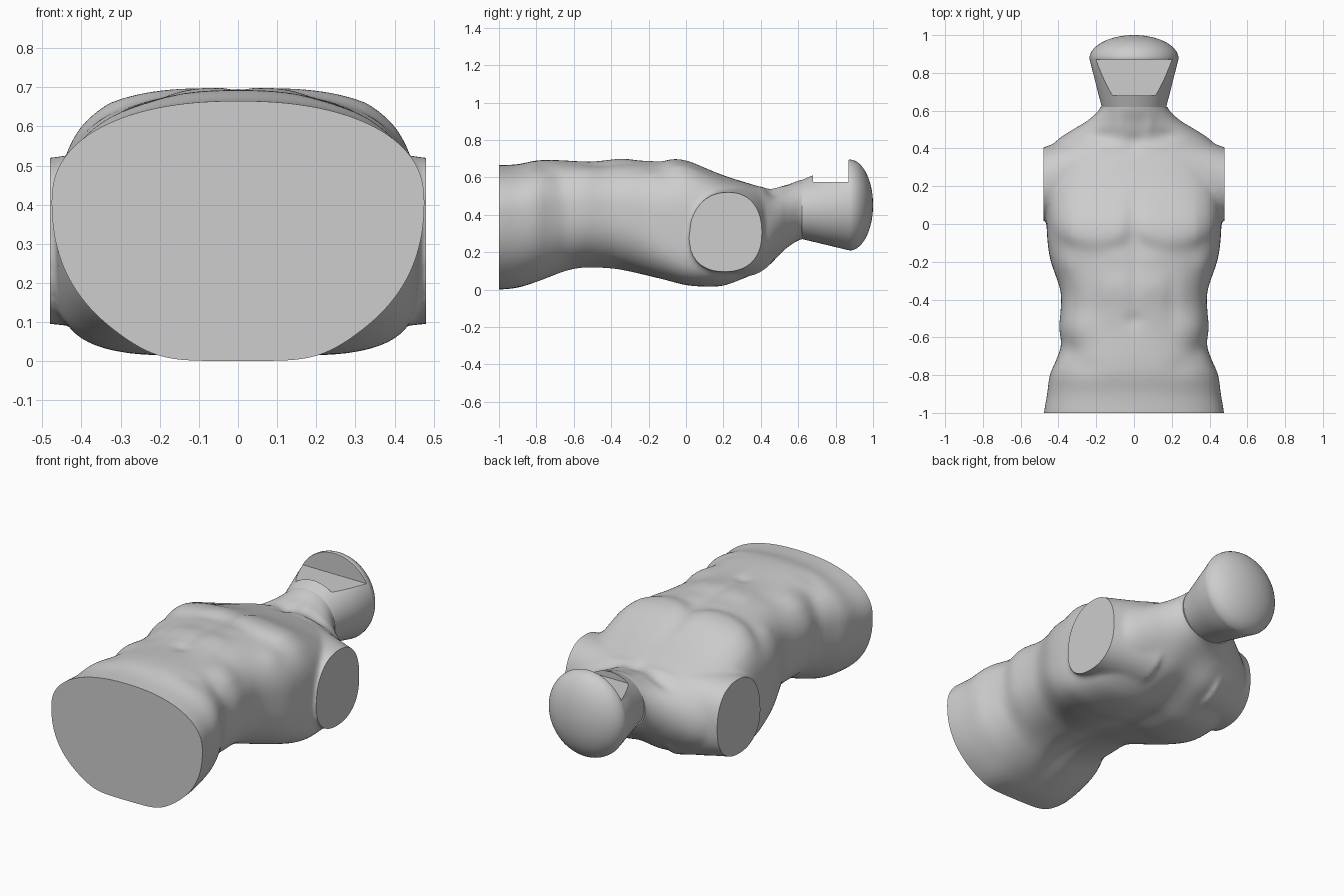
import bpy, bmesh, math
from mathutils import Vector

cube = bpy.data.objects.get("Cube")
if cube:
    bpy.data.objects.remove(cube)

colour = (0.61, 0.61, 0.61, 1)
grey = bpy.data.materials.new("plain_grey")
grey.use_nodes = True
grey.diffuse_color = colour
grey.node_tree.nodes["Principled BSDF"].inputs["Base Color"].default_value = colour


def make_object(name, bm):
    mesh = bpy.data.meshes.new(name)
    bmesh.ops.recalc_face_normals(bm, faces=bm.faces[:])
    bm.to_mesh(mesh)
    bm.free()
    mesh.materials.append(grey)
    obj = bpy.data.objects.new(name, mesh)
    bpy.context.collection.objects.link(obj)
    return obj


def activate(obj):
    bpy.ops.object.select_all(action='DESELECT')
    obj.select_set(True)
    bpy.context.view_layer.objects.active = obj


def apply_modifier(obj, kind, **settings):
    activate(obj)
    mod = obj.modifiers.new(kind.lower(), kind)
    for key, value in settings.items():
        setattr(mod, key, value)
    bpy.ops.object.modifier_apply(modifier=mod.name)


def shade(obj, degrees):
    activate(obj)
    bpy.ops.object.shade_smooth_by_angle(angle=math.radians(degrees))


def oval(width, low, high, middle, power_low=2, power_high=2, count=96):
    """Superellipse outline whose widest level can sit off centre."""
    points = []
    for i in range(count):
        a = math.tau * i / count
        c, s = math.cos(a), math.sin(a)
        power = power_high if s > 0 else power_low
        u = math.copysign(abs(c) ** (2 / power), c) * width
        v = math.copysign(abs(s) ** (2 / power), s)
        points.append((u, middle + v * (high - middle if v > 0 else middle - low)))
    return points


def loft(bm, rings):
    rows = [[bm.verts.new(p) for p in ring] for ring in rings]
    for a, b in zip(rows, rows[1:]):
        for i in range(len(a)):
            j = (i + 1) % len(a)
            bm.faces.new((a[i], a[j], b[j], b[i]))
    bm.faces.new(rows[0])
    bm.faces.new(rows[-1])


def ramp(value, start, end):
    return min(1, max(0, (value - start) / (end - start)))


def bell(value, centre, spread):
    return math.exp(-((value - centre) / spread) ** 2)


def refine(rows, steps=4):
    """Smooth spline through the section rows."""
    result = []
    for k in range(len(rows) - 1):
        quad = [rows[max(0, k - 1)], rows[k], rows[k + 1], rows[min(len(rows) - 1, k + 2)]]
        for s in range(steps):
            t = s / steps
            result.append([b + t / 2 * (c - a + t * (2 * a - 5 * b + 4 * c - d
                                                     + t * (3 * (b - c) + d - a)))
                           for a, b, c, d in zip(*quad)])
    return result + [rows[-1]]


# Torso sections: y, half width, back level, chest level
sections = [
    (-1.1, .482, -.002, .663), (-1, .477, 0, .665), (-.9, .46, .01, .67),
    (-.8, .446, .04, .69), (-.72, .412, .07, .693), (-.64, .386, .1, .69),
    (-.55, .396, .118, .686), (-.45, .388, .117, .69), (-.35, .39, .105, .699),
    (-.2, .44, .071, .685), (-.1, .457, .05, .675), (0, .463, .026, .668),
    (.1, .465, .018, .64), (.2, .465, .024, .608), (.3, .46, .058, .578),
    (.4, .44, .108, .55), (.45, .4, .142, .54), (.5, .325, .188, .55),
    (.55, .243, .23, .563), (.62, .175, .27, .588), (.7, .172, .27, .588),
]
bm = bmesh.new()
rings = []
for y, width, low, high in refine(sections):
    slope = bell(y, .48, .09)
    middle = low + (high - low) * (.62 - .15 * ramp(y, -1, 0) - .08 * slope)
    boxy = bell(y, .05, .25)
    power = 2.25 + .15 * ramp(y, -1, -.7) - .4 * ramp(y, .3, .6)
    outline = oval(width, low, high, middle, power + 2.3 * boxy, power + .9 * boxy - .3 * slope)
    rings.append([(x, y, z) for x, z in outline])
loft(bm, rings)

# Arm stumps, thicker and higher toward the neck
for side in (1, -1):
    rings = []
    for x, scale in ((.2, 1.15), (.36, 1.06), (.48, 1), (.56, .97)):
        outline = oval(.191 * scale, -.19 * scale, .235 * scale, 0, 2.3, 2.3)
        y = .214 + .25 * (.48 - x)
        rings.append([(side * x, y + u + .04 * v, .285 + v) for u, v in outline])
    loft(bm, rings)

torso = make_object("torso", bm)
apply_modifier(torso, 'REMESH', mode='VOXEL', voxel_size=.012)
apply_modifier(torso, 'SMOOTH', factor=.5, iterations=14)

# Muscle relief: x, y, spread x, spread y, height (mirrored)
front_relief = [
    (0, -.33, .03, .2, -.006), (0, -.51, .05, .04, -.009),
    (.1, -.18, .07, .05, .004), (.1, -.32, .07, .05, .003),
    (.3, -.55, .08, .09, .014), (.34, -.68, .07, .05, -.008), (.25, -.76, .07, .05, -.005),
    (.2, -.4, .04, .14, -.006), (.36, -.21, .05, .06, .006),
    (0, .43, .04, .045, -.012), (.16, .41, .1, .025, .005), (.17, .47, .06, .035, -.01),
    (.08, .52, .03, .06, .006),
]
back_relief = [
    (0, .05, .09, .27, -.032), (0, -.45, .06, .25, -.012), (.22, .2, .12, .14, .005),
    (.28, -.08, .12, .16, .006), (.1, -.5, .06, .2, .006), (.13, .42, .08, .1, .01),
    (.2, -1, .1, .2, .013),
]


def relief(spots, x, y):
    return sum(h * bell(x, cx, sx) * bell(y, cy, sy) for cx, cy, sx, sy, h in spots)


def chest_muscle(x, y):
    d = y + .12 - 1.5 * (x - .2) ** 2
    edge = 1 / (1 + math.exp(-max(-20, min(20, d / .022))))
    groove = 1 - .7 * bell(x, 0, .05)
    return .03 * edge * groove * bell(d, 0, .2) * (1 - ramp(x, .32, .47))


bm = bmesh.new()
bm.from_mesh(torso.data)
bm.normal_update()
moves = []
for v in bm.verts:
    x, y = abs(v.co.x), v.co.y
    if v.normal.z > 0:
        height = relief(front_relief, x, y) + chest_muscle(x, y)
    else:
        height = relief(back_relief, x, y)
    moves.append(v.normal * height * min(1, abs(v.normal.z) * 1.4))
for v, move in zip(bm.verts, moves):
    v.co += move

# Flat cuts at the hips, arms and neck
for point, normal in (((0, -1, 0), (0, -1, 0)), ((.48, 0, 0), (1, 0, 0)),
                      ((-.48, 0, 0), (-1, 0, 0)), ((0, .62, 0), (0, 1, 0))):
    cut = bmesh.ops.bisect_plane(bm, geom=bm.verts[:] + bm.edges[:] + bm.faces[:],
                                 plane_co=Vector(point), plane_no=Vector(normal),
                                 clear_outer=True)
    rim = [e for e in cut["geom_cut"] if isinstance(e, bmesh.types.BMEdge)]
    bmesh.ops.holes_fill(bm, edges=rim, sides=0)
bm.to_mesh(torso.data)
bm.free()
shade(torso, 50)

# Head block: flaring cone closed by a shallow dome
bm = bmesh.new()
rings = []
for y in (.54, .62, .75, .875):
    t = (y - .62) / .255
    rx, rz, middle = .171 + .065 * t, .158 + .085 * t, .428 + .024 * t
    rings.append([(x, y, z) for x, z in oval(rx, middle - rz, middle + rz, middle)])
for i in range(1, 16):
    a = math.pi / 2 * i / 15.3
    rx, rz = .236 * math.cos(a), .243 * math.cos(a)
    y = .875 + .125 * math.sin(a)
    rings.append([(x, y, z) for x, z in oval(rx, .452 - rz, .452 + rz, .452)])
loft(bm, rings)
head = make_object("head_block", bm)

# Square notch across the face
bm = bmesh.new()
bmesh.ops.create_cube(bm, size=1)
for v in bm.verts:
    v.co = (v.co.x, .775 + v.co.y * .19, .775 + v.co.z * .4)
cutter = make_object("notch_cutter", bm)
cutter.hide_render = True
apply_modifier(head, 'BOOLEAN', operation='DIFFERENCE', object=cutter)
bpy.data.objects.remove(cutter)
shade(head, 35)
